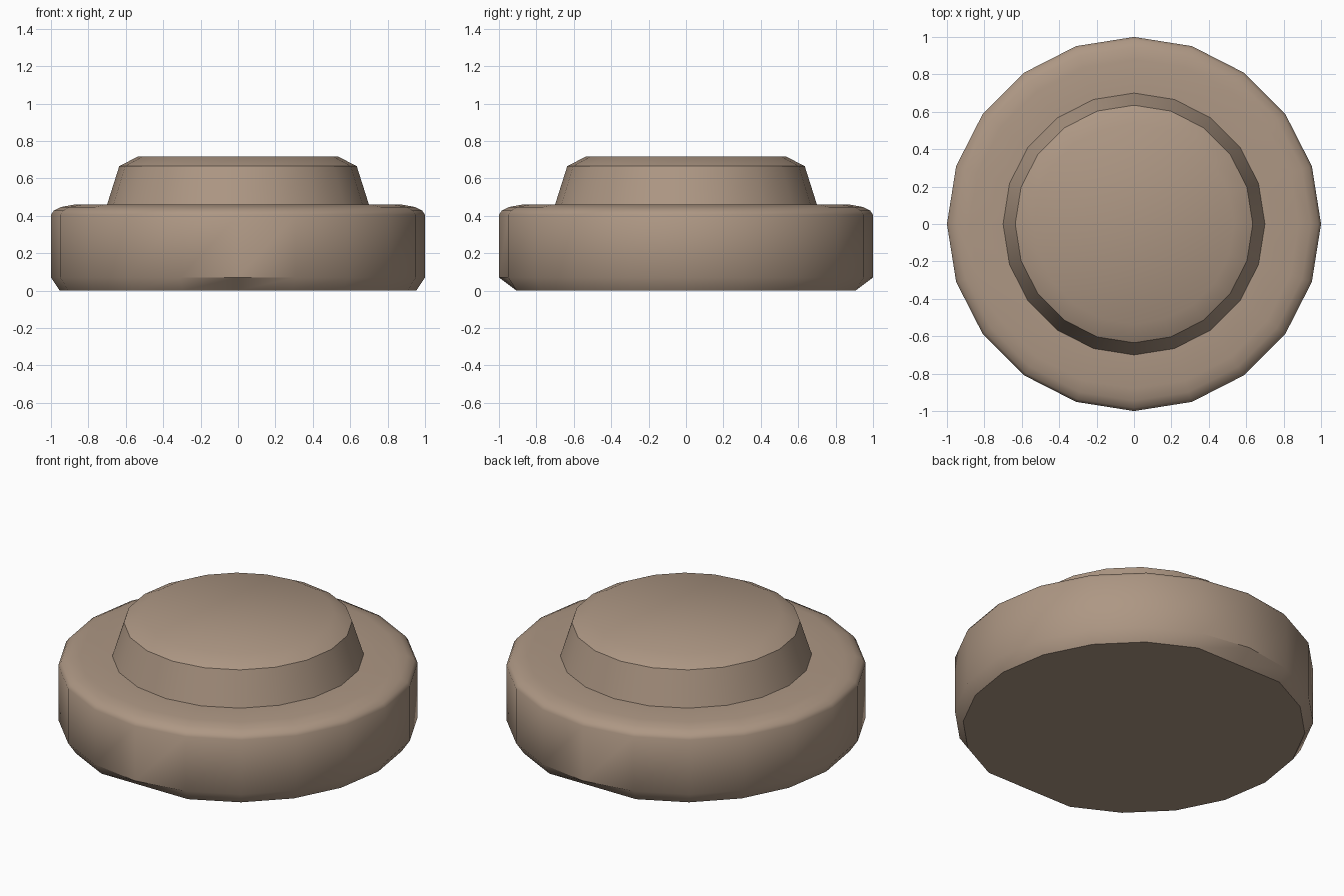
import bpy, bmesh, math

if "Cube" in bpy.data.objects:
    bpy.data.objects.remove(bpy.data.objects["Cube"])

SIDES = 20

mat = bpy.data.materials.new("warm_brown")
mat.diffuse_color = (0.42, 0.31, 0.23, 1)
mat.use_nodes = True
mat.node_tree.nodes["Principled BSDF"].inputs["Base Color"].default_value = mat.diffuse_color


def lathe(name, profile):
    """Spin (radius, z) points into a capped low-poly solid."""
    bm = bmesh.new()
    rings = []
    for r, z in profile:
        rings.append([bm.verts.new((r * math.cos(i * math.tau / SIDES),
                                    r * math.sin(i * math.tau / SIDES), z))
                      for i in range(SIDES)])
    for a, b in zip(rings, rings[1:]):
        for i in range(SIDES):
            j = (i + 1) % SIDES
            bm.faces.new((a[i], a[j], b[j], b[i]))
    bm.faces.new(rings[0][::-1])
    bm.faces.new(rings[-1])
    # the underside is slightly flattened at front and back
    limit = profile[0][0] * math.sin(math.radians(72))
    for v in rings[0]:
        v.co.y = max(-limit, min(limit, v.co.y))
    me = bpy.data.meshes.new(name)
    bm.to_mesh(me)
    bm.free()
    me.materials.append(mat)
    ob = bpy.data.objects.new(name, me)
    bpy.context.collection.objects.link(ob)
    bpy.context.view_layer.objects.active = ob
    ob.select_set(True)
    bpy.ops.object.shade_smooth_by_angle(angle=math.radians(42))
    ob.select_set(False)
    return ob


# Wide rounded base stepping up to a tapered, bevelled crown
lathe("stepped_round_cap", [
    (0.953, 0.0), (1.0, 0.07), (1.0, 0.405), (0.985, 0.427), (0.945, 0.447),
    (0.88, 0.459), (0.70, 0.46), (0.635, 0.665), (0.535, 0.717)])
